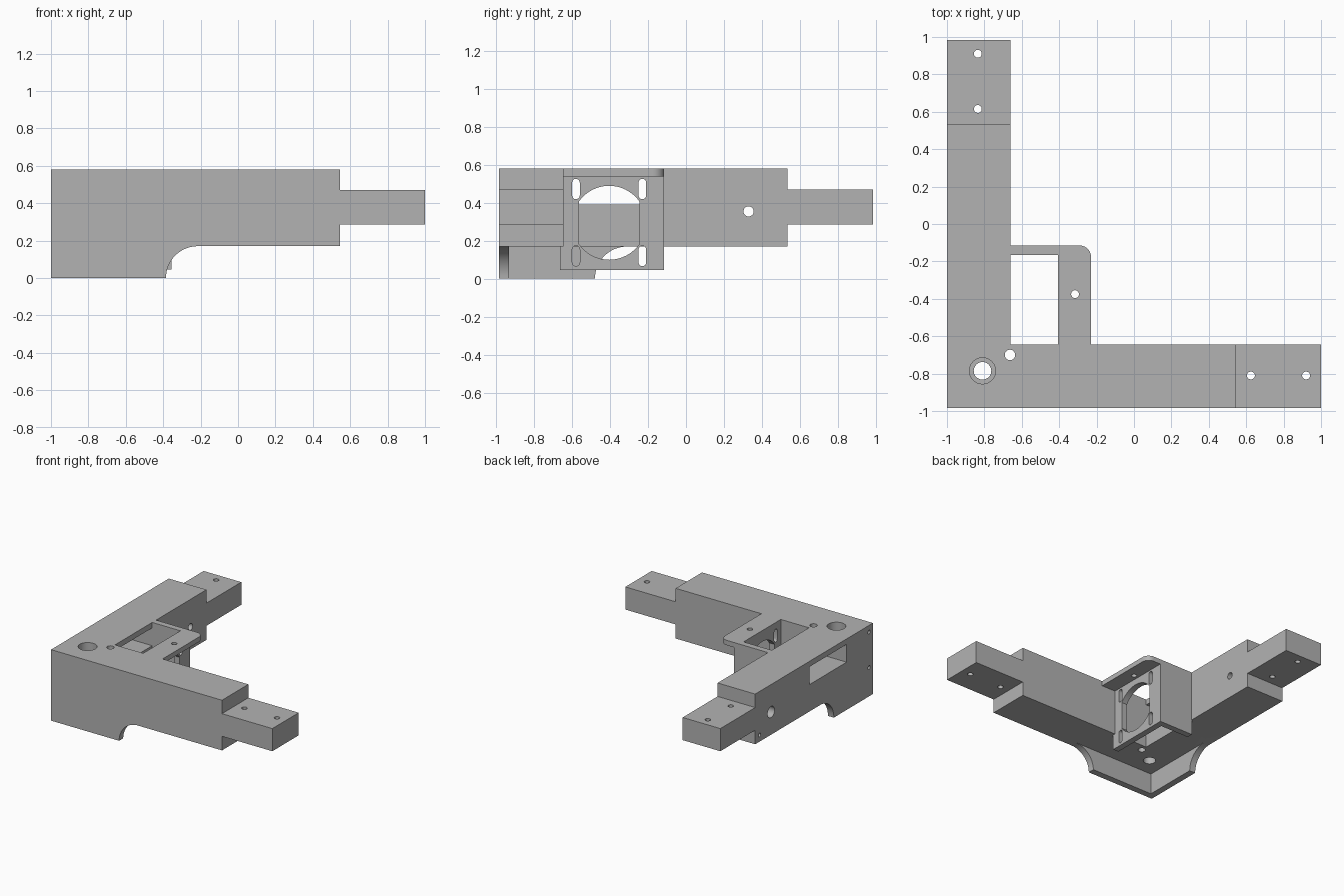
import bpy, bmesh
from math import cos, sin, pi, radians, asin

cube = bpy.data.objects.get("Cube")
if cube:
    bpy.data.objects.remove(cube)

grey = bpy.data.materials.new("plain grey")
grey.use_nodes = True
grey.diffuse_color = (0.45, 0.45, 0.45, 1)
grey.node_tree.nodes["Principled BSDF"].inputs["Base Color"].default_value = (0.45, 0.45, 0.45, 1)


def prism(name, points, axis, low, high):
    """Extrude a flat outline along an axis."""
    place = {"x": lambda u, v, w: (w, u, v),
             "y": lambda u, v, w: (u, w, v),
             "z": lambda u, v, w: (u, v, w)}[axis]
    bm = bmesh.new()
    ends = [[bm.verts.new(place(u, v, w)) for u, v in points] for w in (low, high)]
    for ring in ends:
        bm.faces.new(ring)
    n = len(points)
    for i in range(n):
        j = (i + 1) % n
        bm.faces.new((ends[0][i], ends[0][j], ends[1][j], ends[1][i]))
    bmesh.ops.recalc_face_normals(bm, faces=bm.faces)
    mesh = bpy.data.meshes.new(name)
    bm.to_mesh(mesh)
    bm.free()
    mesh.materials.append(grey)
    obj = bpy.data.objects.new(name, mesh)
    bpy.context.collection.objects.link(obj)
    return obj


def box(name, x, y, z):
    return prism(name, [(x[0], y[0]), (x[1], y[0]), (x[1], y[1]), (x[0], y[1])], "z", *z)


def arc(u, v, r, start, end, steps=16):
    """Points on a circular arc, angles in radians."""
    angles = [start + (end - start) * i / steps for i in range(steps + 1)]
    return [(u + r * cos(a), v + r * sin(a)) for a in angles]


def combine(target, tool, operation):
    mod = target.modifiers.new("combine", "BOOLEAN")
    mod.operation, mod.object, mod.solver = operation, tool, "EXACT"
    bpy.context.view_layer.objects.active = target
    bpy.ops.object.modifier_apply(modifier=mod.name)
    bpy.data.objects.remove(tool)


def drill(target, axis, u, v, r, low, high):
    circle = arc(u, v, r, 0, 2 * pi, 32)[:-1]
    combine(target, prism("drill", circle, axis, low, high), "DIFFERENCE")


EDGE = 0.985            # half length in y
INNER_X, INNER_Y = -0.66, -0.645
BASE, TOP = 0.17, 0.58

# L-shaped body
frame = prism("corner_frame", [(-1, -EDGE), (0.545, -EDGE), (0.545, INNER_Y),
                               (INNER_X, INNER_Y), (INNER_X, 0.535), (-1, 0.535)],
              "z", BASE, TOP)

# narrower tongues at the arm ends
tongues = [box("side_tongue", (0.5, 1), (-EDGE, INNER_Y), (0.285, 0.47)),
           box("rear_tongue", (-1, INNER_X), (0.5, EDGE), (0.285, 0.47))]


# thin skirt walls below the corner, ending in a concave quarter round
def skirt(name, start, end, axis, low):
    curve = arc(end + BASE, 0, BASE, pi, pi / 2)
    return prism(name, [(start, 0)] + curve + [(end + BASE, 0.2), (start, 0.2)],
                 axis, low, low + 0.053)


skirts = [skirt("front_skirt", -1, -0.385, "y", -EDGE),
          skirt("side_skirt", -EDGE, -0.48, "x", -1)]

# motor bracket: plate, back wall and rounded top flange
PLATE = (-0.405, -0.355)
plate = box("motor_plate", PLATE, (-0.665, -0.115), (0.045, TOP))
wall = box("bracket_wall", (INNER_X - 0.002, -0.36), (-0.165, -0.115), (0.045, TOP))
flange = prism("bracket_flange",
               [(PLATE[0], -0.66), (-0.23, -0.66)]
               + arc(-0.29, -0.175, 0.06, 0, pi / 2, 10) + [(PLATE[0], -0.115)],
               "z", 0.54, TOP)

for part in tongues + skirts + [plate, wall, flange]:
    combine(frame, part, "UNION")

# motor opening: a circle with flattened sides
CY, CZ, R = -0.405, 0.295, 0.195
half = asin(0.16 / R)
opening = (arc(CY, CZ, R, pi / 2 - half, pi / 2 + half)
           + arc(CY, CZ, R, 3 * pi / 2 - half, 3 * pi / 2 + half))
combine(frame, prism("motor_opening", opening, "x", -0.43, -0.33), "DIFFERENCE")

# four mounting slots
for y in (CY - 0.175, CY + 0.175):
    for z in (CZ - 0.175, CZ + 0.178):
        slot = arc(y, z + 0.034, 0.02, 0, pi, 8) + arc(y, z - 0.034, 0.02, pi, 2 * pi, 8)
        combine(frame, prism("slot", slot, "x", -0.43, -0.33), "DIFFERENCE")

# window through the rear arm
combine(frame, box("window", (-1.1, -0.655), (INNER_Y, -0.165), (0.39, 0.535)), "DIFFERENCE")

# vertical bolt holes
for x, y, r in [(-0.835, 0.91, 0.021), (-0.835, 0.615, 0.021), (0.625, -0.81, 0.021),
                (0.92, -0.81, 0.021), (-0.315, -0.375, 0.021), (-0.663, -0.7, 0.028),
                (-0.81, -0.785, 0.047)]:
    drill(frame, "z", x, y, r, 0.1, 0.7)
drill(frame, "z", -0.81, -0.785, 0.07, 0.45, 0.7)

# cross hole with counterbore, and small blind holes on the outer side
drill(frame, "x", 0.33, 0.355, 0.027, -1.1, -0.6)
drill(frame, "x", 0.33, 0.355, 0.045, -1.1, -0.87)
for y, z in [(-0.935, 0.525), (-0.935, 0.235), (0.48, 0.225)]:
    drill(frame, "x", y, z, 0.015, -1.1, -0.92)

bpy.ops.object.select_all(action="DESELECT")
frame.select_set(True)
bpy.context.view_layer.objects.active = frame
bpy.ops.object.shade_smooth_by_angle(angle=radians(30))
